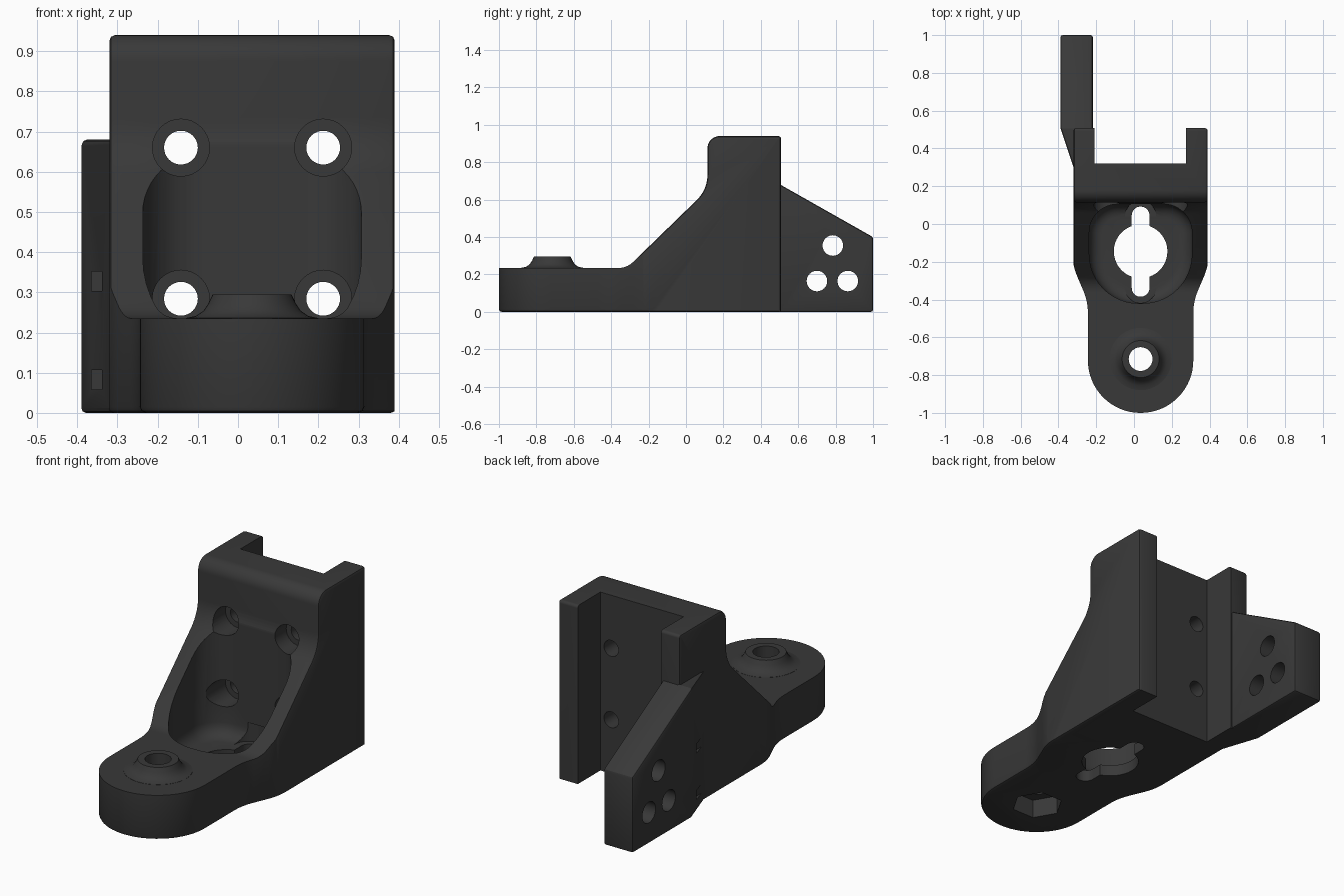
import bpy, bmesh, math
from mathutils import Vector

if "Cube" in bpy.data.objects:
    bpy.data.objects.remove(bpy.data.objects["Cube"])

CX = 0.035  # centre line of the main body

mat = bpy.data.materials.new("dark_grey")
mat.diffuse_color = (0.04, 0.04, 0.04, 1)
mat.use_nodes = True
mat.node_tree.nodes["Principled BSDF"].inputs["Base Color"].default_value = mat.diffuse_color


def rounded(pts, seg=10):
    """Polygon from (u, v[, radius]) corners, with arcs at the corners."""
    out = []
    n = len(pts)
    for i, p in enumerate(pts):
        c = Vector(p[:2])
        r = p[2] if len(p) > 2 else 0
        if not r:
            out.append(c)
            continue
        a = (Vector(pts[i - 1][:2]) - c).normalized()
        b = (Vector(pts[(i + 1) % n][:2]) - c).normalized()
        half = a.angle(b) / 2
        t0 = c + a * (r / math.tan(half))
        t1 = c + b * (r / math.tan(half))
        o = c + (a + b).normalized() * (r / math.sin(half))
        v0, v1 = t0 - o, t1 - o
        ang = v0.angle(v1)
        for k in range(seg + 1):
            f = k / seg
            out.append(o + (v0 * math.sin(ang * (1 - f)) + v1 * math.sin(ang * f)) / math.sin(ang))
    return out


def prism(name, pts, lo, hi, axis, bevel=0, seg=2, both=False):
    """Extrude a polygon along an axis, optionally rounding its cap rims."""
    place = {'x': lambda u, v, w: (w, u, v),
             'y': lambda u, v, w: (u, w, v),
             'z': lambda u, v, w: (u, v, w)}[axis]
    bm = bmesh.new()
    rings = [[bm.verts.new(place(p[0], p[1], w)) for p in pts] for w in (lo, hi)]
    caps = [bm.faces.new(r) for r in rings]
    n = len(pts)
    for i in range(n):
        j = (i + 1) % n
        bm.faces.new((rings[0][i], rings[0][j], rings[1][j], rings[1][i]))
    bmesh.ops.recalc_face_normals(bm, faces=bm.faces)
    if bevel:
        edges = list(caps[0].edges) + (list(caps[1].edges) if both else [])
        bmesh.ops.bevel(bm, geom=edges, offset=bevel, segments=seg, profile=0.5,
                        affect='EDGES', clamp_overlap=False)
    me = bpy.data.meshes.new(name)
    bm.to_mesh(me)
    bm.free()
    ob = bpy.data.objects.new(name, me)
    bpy.context.collection.objects.link(ob)
    return ob


def circle(u, v, r, n=32, start=0):
    return [(u + r * math.cos(start + math.tau * i / n),
             v + r * math.sin(start + math.tau * i / n)) for i in range(n)]


def rect(u0, u1, v0, v1):
    return [(u0, v0), (u1, v0), (u1, v1), (u0, v1)]


def apply(ob, mod):
    bpy.context.view_layer.objects.active = ob
    bpy.ops.object.modifier_apply(modifier=mod.name)


def boolean(ob, other, op='DIFFERENCE'):
    m = ob.modifiers.new("bool", 'BOOLEAN')
    m.operation, m.solver, m.object = op, 'EXACT', other
    apply(ob, m)
    bpy.data.objects.remove(other, do_unlink=True)


# Main body: side profile crossed with the plan outline
body = prism("bracket", rounded([
    (-1.1, -0.1), (-1.1, 0.235), (-0.316, 0.235, 0.11), (0.115, 0.654, 0.19),
    (0.115, 0.94, 0.065), (0.508, 0.94, 0.015), (0.508, -0.1)]),
    CX - 0.355, CX + 0.355, 'x', bevel=0.014, both=True)
half = [(0.279, -1.0, 0.278), (0.279, -0.41, 0.3), (0.36, -0.22, 0.3), (0.36, 0.6)]
outline = half + [(-p[0],) + p[1:] for p in reversed(half)]
plan = prism("plan", [(p[0] + CX, p[1]) for p in rounded(outline, 16)],
             0, 1.1, 'z', bevel=0.015)
boolean(body, plan, 'INTERSECT')

# Rear channel between the cheeks
boolean(body, prism("channel", rect(-0.21, 0.275, 0.32, 0.7), -0.2, 1.2, 'z'))

# Side arm with a tapered root and sloping top
arm = prism("arm", [(0.28, 0), (0.28, 0.68), (0.505, 0.68), (1.0, 0.40), (1.0, 0)],
            -0.5, -0.1, 'x')
arm_plan = prism("arm_plan", [(-0.31, 0.2705), (-0.39, 0.51), (-0.39, 1.1),
                              (-0.218, 1.1), (-0.218, 0.46), (-0.25, 0.2705)],
                 -0.1, 1.0, 'z')
boolean(arm, arm_plan, 'INTERSECT')
bev = arm.modifiers.new("bevel", 'BEVEL')
bev.width, bev.segments, bev.limit_method = 0.012, 2, 'ANGLE'
bev.angle_limit = math.radians(50)
apply(arm, bev)
boolean(body, arm, 'UNION')

# Raised collar on the foot, with a flared base
rings = [(0.165, 0.20), (0.165, 0.236), (0.14, 0.241), (0.121, 0.254),
         (0.109, 0.272), (0.098, 0.295)]
bm = bmesh.new()
loops = [[bm.verts.new((x, y, z)) for x, y in circle(CX, -0.715, r, 40)] for r, z in rings]
for a, b in zip(loops, loops[1:]):
    for i in range(40):
        bm.faces.new((a[i], a[(i + 1) % 40], b[(i + 1) % 40], b[i]))
bm.faces.new(loops[0])
bm.faces.new(loops[-1])
bmesh.ops.recalc_face_normals(bm, faces=bm.faces)
me = bpy.data.meshes.new("collar")
bm.to_mesh(me)
bm.free()
collar = bpy.data.objects.new("collar", me)
bpy.context.collection.objects.link(collar)
boolean(body, collar, 'UNION')

# Foot bolt hole and hexagonal nut recess underneath
boolean(body, prism("foot_hole", circle(CX, -0.715, 0.063), -0.1, 0.5, 'z'))
boolean(body, prism("nut_recess", circle(CX, -0.715, 0.128, 6), -0.1, 0.10, 'z'))

# Scooped pocket with a filleted floor
pocket = rounded([(CX - 0.272, -0.42, 0.26), (CX + 0.272, -0.42, 0.26),
                  (CX + 0.272, 0.105, 0.15), (CX - 0.272, 0.105, 0.15)], 12)
boolean(body, prism("pocket", pocket, 0.06, 1.2, 'z', bevel=0.07, seg=5))

# Keyhole opening: round middle, slot both ways, screw head clearances
boolean(body, prism("key_round", circle(CX, -0.145, 0.142, 40), -0.1, 0.2, 'z'))
slot = rounded([(CX - 0.047, -0.385, 0.046), (CX + 0.047, -0.385, 0.046),
                (CX + 0.047, 0.092, 0.046), (CX - 0.047, 0.092, 0.046)], 8)
boolean(body, prism("key_slot", slot, -0.1, 0.2, 'z'))
for y in (0.04, -0.335):
    boolean(body, prism("head_clearance", circle(CX, y, 0.083), 0.0605, 0.16, 'z'))

# Four counterbored mounting holes through the back wall
for x in (CX - 0.177, CX + 0.177):
    for z in (0.284, 0.66):
        boolean(body, prism("counterbore", circle(x, z, 0.071), -0.02, 0.2, 'y'))
        boolean(body, prism("mount_hole", circle(x, z, 0.042), 0.1, 0.4, 'y'))

# Three holes through the arm
for y, z in ((0.785, 0.355), (0.70, 0.165), (0.865, 0.165)):
    boolean(body, prism("arm_hole", circle(y, z, 0.055), -0.5, -0.1, 'x'))

# Two small slots in the arm root
for z in (0.058, 0.303):
    boolean(body, prism("root_slot", rect(-0.364, -0.339, z, z + 0.049), 0.25, 0.55, 'y'))

# Finish
body.data.materials.clear()
body.data.materials.append(mat)
for p in body.data.polygons:
    p.material_index = 0
bpy.ops.object.select_all(action='DESELECT')
body.select_set(True)
bpy.context.view_layer.objects.active = body
bpy.ops.object.shade_smooth_by_angle(angle=math.radians(25))
